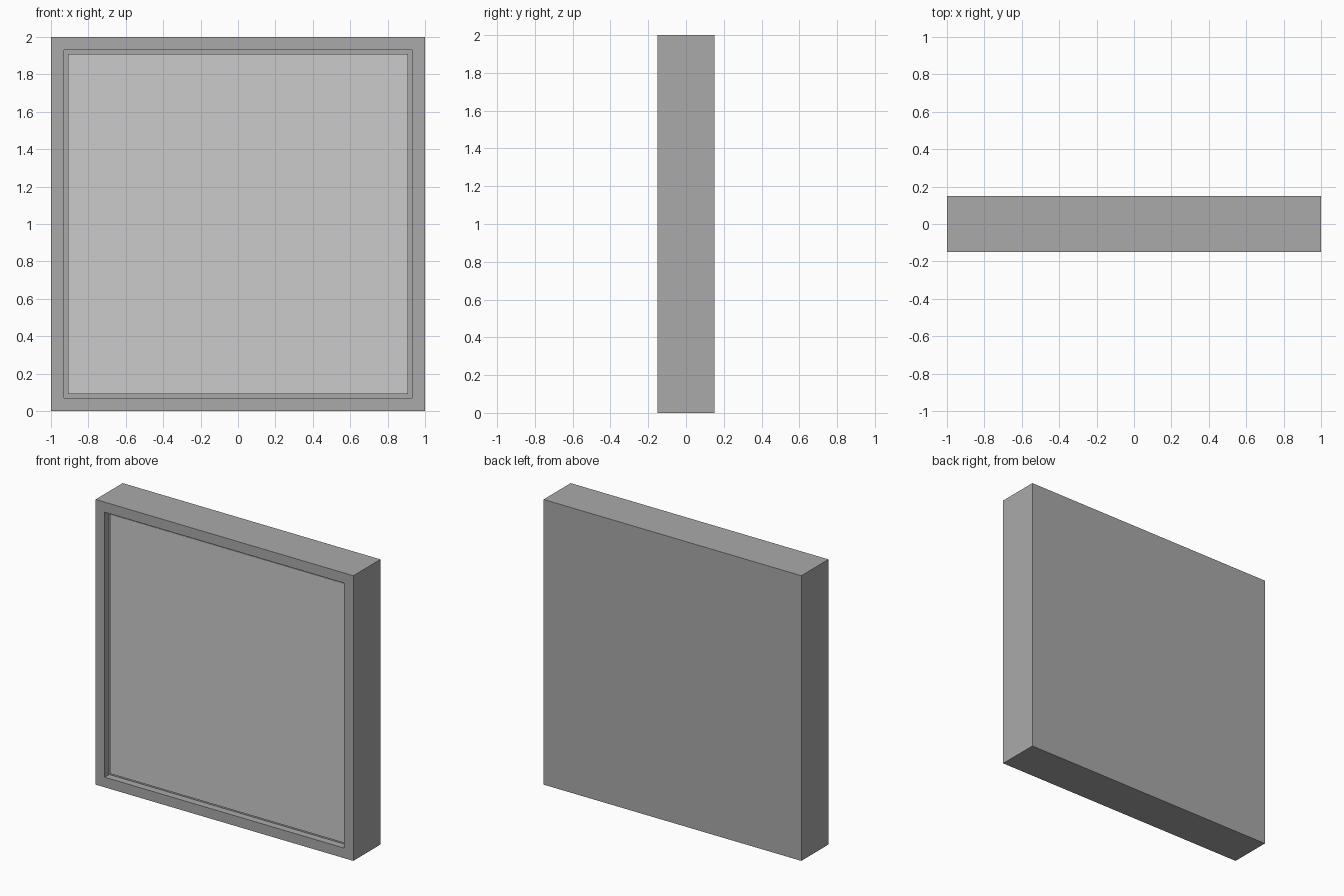
import bpy, bmesh
from mathutils import Matrix, Vector

if "Cube" in bpy.data.objects:
    bpy.data.objects.remove(bpy.data.objects["Cube"])


def grey(name, v):
    m = bpy.data.materials.new(name)
    m.diffuse_color = (v, v, v, 1)
    m.use_nodes = True
    m.node_tree.nodes["Principled BSDF"].inputs["Base Color"].default_value = m.diffuse_color
    return m


def make_box(name, size, centre, mat, rim=0, depth=0):
    """Box, optionally with a pocket of the given rim and depth in its front face."""
    bm = bmesh.new()
    bmesh.ops.create_cube(bm, size=1, matrix=Matrix.Translation(centre) @ Matrix.Diagonal((*size, 1)))
    if rim:
        bm.normal_update()
        front = min(bm.faces, key=lambda f: f.calc_center_median().y)
        bmesh.ops.inset_region(bm, faces=[front], thickness=rim)
        pocket = bmesh.ops.extrude_discrete_faces(bm, faces=[front])["faces"]
        bmesh.ops.translate(bm, verts=pocket[0].verts[:], vec=Vector((0, depth, 0)))
    bmesh.ops.recalc_face_normals(bm, faces=bm.faces)
    mesh = bpy.data.meshes.new(name)
    bm.to_mesh(mesh)
    bm.free()
    mesh.materials.append(mat)
    obj = bpy.data.objects.new(name, mesh)
    bpy.context.collection.objects.link(obj)
    return obj


# Dark housing with a closed back and a pocket in the front
make_box("frame", (2, 0.3, 2), (0, 0, 1), grey("dark_grey", 0.4), rim=0.1, depth=0.05)

# Lighter panel, 0.03 behind the rim, edges seated in the frame
make_box("panel", (1.82, 0.03, 1.82), (0, -0.105, 1), grey("light_grey", 0.8))
